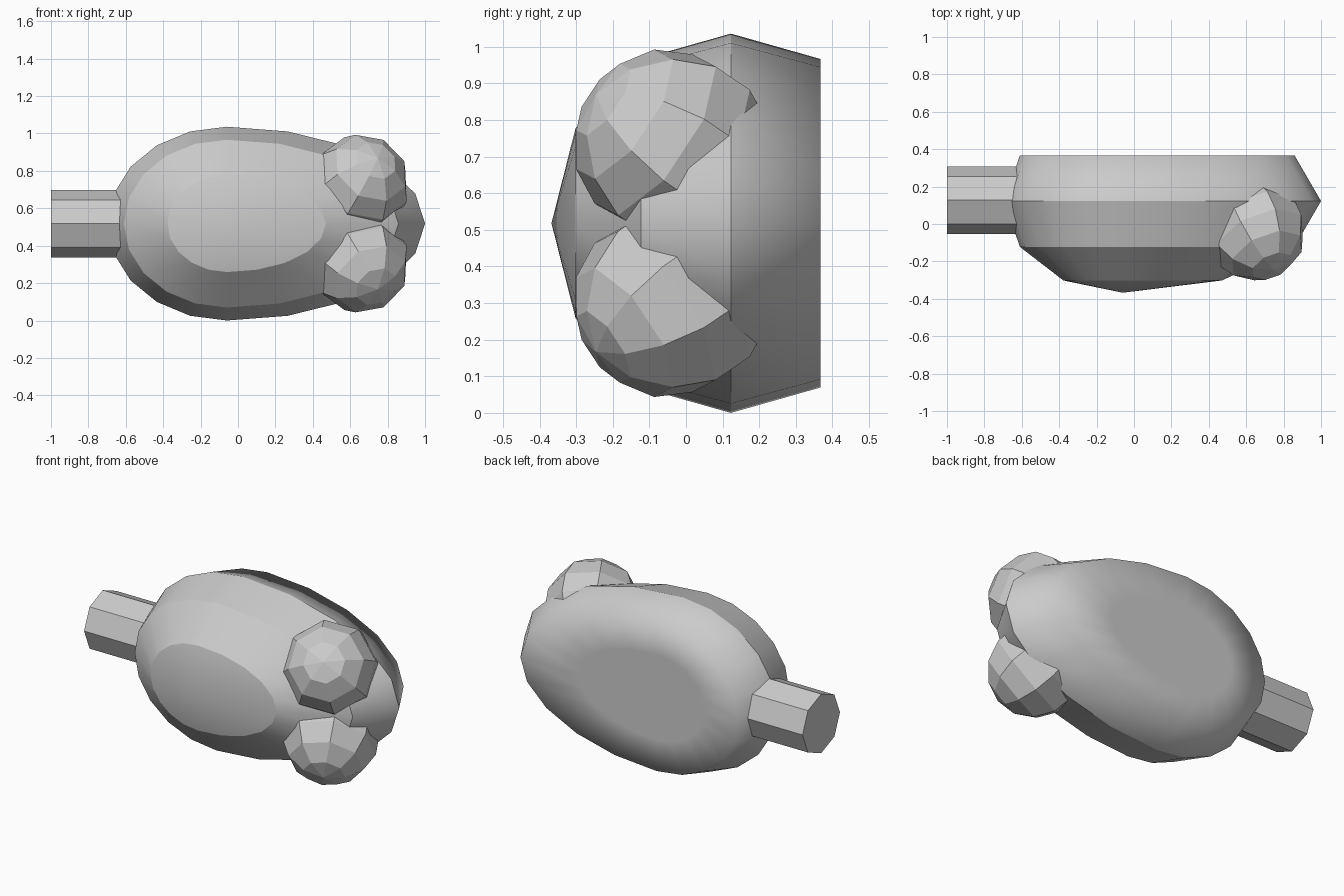
import bpy, bmesh
from mathutils import Vector, Matrix

if "Cube" in bpy.data.objects:
    bpy.data.objects.remove(bpy.data.objects["Cube"])

CY, CZ = 0.1225, 0.518   # depth and height of the body axis


def make_object(name, bm):
    bmesh.ops.recalc_face_normals(bm, faces=bm.faces)
    mesh = bpy.data.meshes.new(name)
    bm.to_mesh(mesh)
    bm.free()
    obj = bpy.data.objects.new(name, mesh)
    bpy.context.collection.objects.link(obj)
    return obj


# Body: sphere stretched more to the right, its back cut flat
bm = bmesh.new()
bmesh.ops.create_uvsphere(bm, u_segments=20, v_segments=6, radius=1)
for v in bm.verts:
    x, y, z = v.co
    v.co = (-0.06 + x * (1.06 if x > 0 else 0.635),
            CY + 0.49 * min(z, 0.5),
            CZ + 0.518 * y)
for f in bm.faces:
    f.smooth = True
# Crisp rings on the front half, soft roll-over onto the back
for e in bm.edges:
    a, b = e.verts
    if abs(a.co.y - b.co.y) < 1e-4 and a.co.y < CY + 0.1:
        e.smooth = False
make_object("body", bm)

# Stem: octagonal bar on the left
bm = bmesh.new()
bmesh.ops.create_cone(bm, cap_ends=True, segments=8, radius1=0.18, radius2=0.18,
                      depth=0.5,
                      matrix=Matrix.Translation((-0.75, CY + 0.005, CZ)) @
                      Matrix.Rotation(1.5707963, 4, 'Y'))
make_object("stem", bm)

# Eyes: faceted balls with the pole facing front right, mirrored in height
pole = Vector((0.36, -0.77, 0.523)).normalized()
side = Vector((0.846, 0.508, 0.165))
side = (side - pole * side.dot(pole)).normalized()
turn = Matrix((side, pole.cross(side), pole)).transposed().to_4x4()
for name, flip in (("upper_eye", 1), ("lower_eye", -1)):
    bm = bmesh.new()
    bmesh.ops.create_uvsphere(bm, u_segments=8, v_segments=7, radius=0.27,
                              matrix=Matrix.Translation((0.65, -0.038, 0.21)) @ turn)
    for v in bm.verts:
        v.co.z = CZ + flip * v.co.z
    make_object(name, bm)
